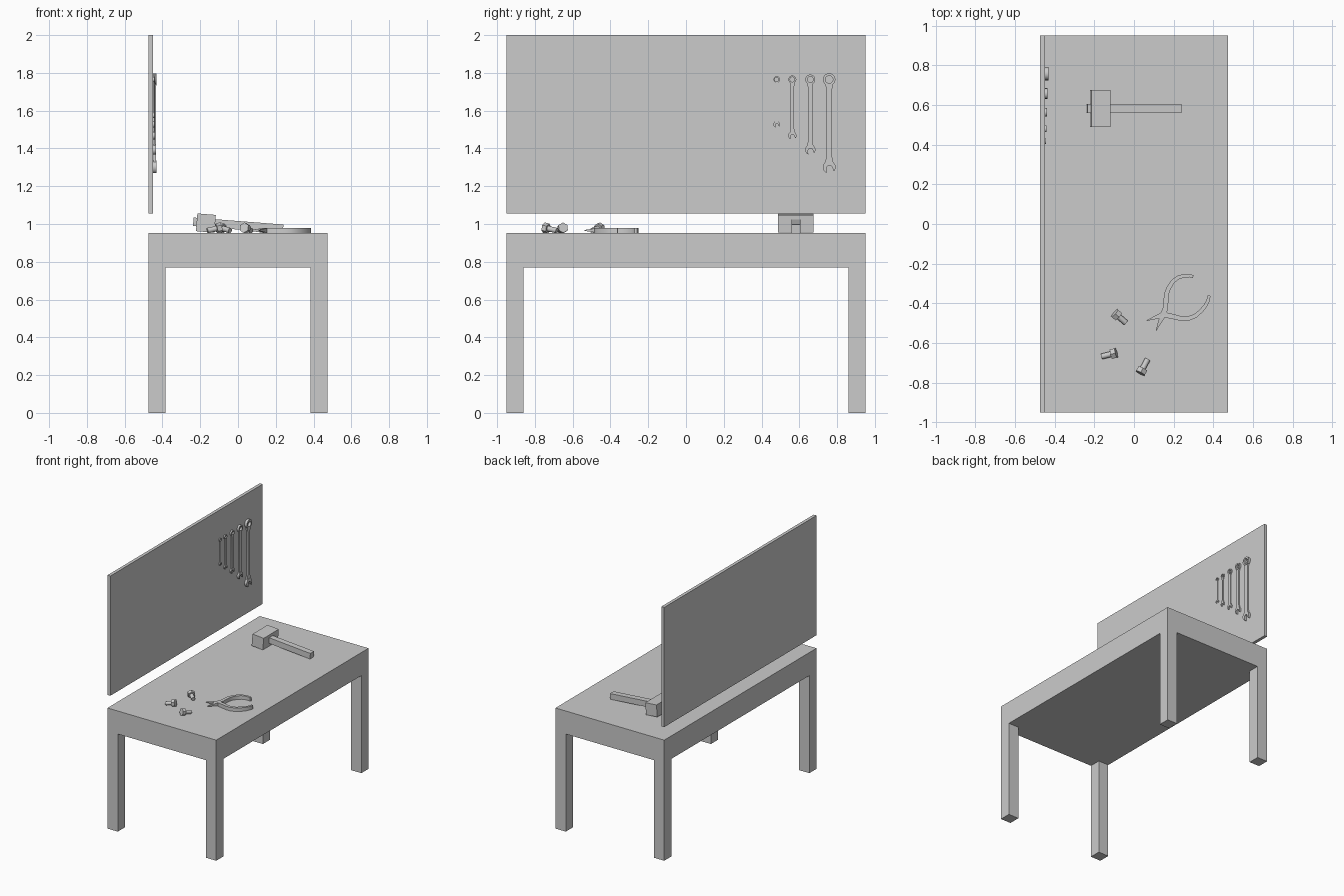
import bpy, bmesh
from math import sin, cos, radians, pi, atan
from mathutils import Vector, Matrix

if "Cube" in bpy.data.objects:
    bpy.data.objects.remove(bpy.data.objects["Cube"])


def finish(bm, name, smooth=False):
    bmesh.ops.recalc_face_normals(bm, faces=bm.faces)
    me = bpy.data.meshes.new(name)
    bm.to_mesh(me)
    bm.free()
    ob = bpy.data.objects.new(name, me)
    bpy.context.collection.objects.link(ob)
    if smooth:
        bpy.ops.object.select_all(action='DESELECT')
        ob.select_set(True)
        bpy.context.view_layer.objects.active = ob
        bpy.ops.object.shade_smooth_by_angle(angle=radians(30))
    return ob


def add_box(bm, lo, hi, mat=Matrix()):
    lo, hi = Vector(lo), Vector(hi)
    m = mat @ Matrix.Translation((lo + hi) / 2) @ Matrix.Diagonal((*(hi - lo), 1))
    bmesh.ops.create_cube(bm, size=1, matrix=m)


def box(name, lo, hi, mat=Matrix()):
    bm = bmesh.new()
    add_box(bm, lo, hi, mat)
    return finish(bm, name)


def add_plate(bm, outline, thick):
    """Extrude a (y, z) outline along x, centred on x = 0."""
    face = bm.faces.new([bm.verts.new((-thick / 2, y, z)) for y, z in outline])
    new = bmesh.ops.extrude_face_region(bm, geom=[face], use_keep_orig=True)['geom']
    bmesh.ops.translate(bm, vec=(thick, 0, 0),
                        verts=[v for v in new if isinstance(v, bmesh.types.BMVert)])


def add_loft(bm, rings, closed=False):
    n, k = len(rings), len(rings[0])
    vs = [[bm.verts.new(p) for p in r] for r in rings]
    for i in range(n if closed else n - 1):
        a, b = vs[i], vs[(i + 1) % n]
        for j in range(k):
            bm.faces.new((a[j], a[(j + 1) % k], b[(j + 1) % k], b[j]))
    if not closed:
        bm.faces.new(vs[0])
        bm.faces.new(vs[-1][::-1])


# Table: thick top and four corner legs
box("table_top", (-.475, -.95, .77), (.475, .95, .952))
for sx in (-1, 1):
    for sy in (-1, 1):
        xs = sorted((sx * .475, sx * .385))
        ys = sorted((sy * .95, sy * .86))
        box("table_leg", (xs[0], ys[0], 0), (xs[1], ys[1], .77))

# Tool board above the back edge
box("tool_board", (-.475, -.95, 1.055), (-.45, .95, 2))

# Mallet, leaning down towards the handle end
lean = Matrix.Translation((-.17, .582, 1.005)) @ Matrix.Rotation(atan(.078), 4, 'Y')
box("mallet_head", (-.049, -.094, -.047), (.049, .094, .047), lean)
box("mallet_handle", (-.067, -.023, -.021), (.41, .023, .024), lean)


# Combination wrenches: ring end on top, tilted open jaw below
def wrench(y, s):
    bm = bmesh.new()
    ring = []
    for i in range(24):
        a = 2 * pi * i / 24
        ring.append([(x, r * cos(a), r * sin(a)) for x, r in
                     ((-.01, .02), (.01, .02), (.01, .033), (-.01, .033))])
    add_loft(bm, ring, closed=True)
    side = [(.02, -.025), (.0145, -.06), (.0145, -.40), (.02, -.437)]
    add_plate(bm, side + [(-a, b) for a, b in side[::-1]], .012)
    jaw = []
    for i in range(21):
        a = radians(-55 + 290 * i / 20)
        jaw.append((.034 * cos(a), .034 * sin(a)))
    for i in range(9):
        a = radians(180 - 180 * i / 8)
        jaw.append((.016 * cos(a), -.008 + .016 * sin(a)))
    t = radians(12)
    add_plate(bm, [(a * cos(t) - b * sin(t), a * sin(t) + b * cos(t) - .464)
                   for a, b in jaw], .02)
    bmesh.ops.transform(bm, verts=bm.verts, matrix=Matrix.Translation(
        (-.451 + .01 * s, y, 1.765)) @ Matrix.Scale(s, 4))
    finish(bm, "wrench", True)


for i, y in enumerate((.758, .658, .563, .48, .417)):
    wrench(y, .8 ** i)


# Pliers: two crossing halves, each a tapered jaw and a curved handle
def ribbon(name, pts, zc):
    bm = bmesh.new()
    rings = []
    for i, (x, y, w, h) in enumerate(pts):
        a, b = pts[max(i - 1, 0)], pts[min(i + 1, len(pts) - 1)]
        d = Vector((b[0] - a[0], b[1] - a[1], 0)).normalized()
        n = Vector((-d.y, d.x, 0)) * w / 2
        c, u = Vector((x, y, zc)), Vector((0, 0, h / 2))
        rings.append([c + n + u, c - n + u, c - n - u, c + n - u])
    add_loft(bm, rings)
    finish(bm, name, True)


arm_a = [(.158, -.425), (.161, -.39), (.163, -.355), (.175, -.322), (.196, -.290),
         (.222, -.270), (.253, -.261), (.280, -.260), (.298, -.266)]
arm_b = [(.185, -.464), (.21, -.470), (.235, -.476), (.273, -.477), (.308, -.464),
         (.340, -.437), (.362, -.409), (.374, -.385), (.378, -.361)]
for tip, arm in (((.111, -.538), arm_a), ((.064, -.487), arm_b)):
    pts = [(*tip, .003, .004), (.147, -.457, .03, .028)]
    pts += [(x, y, .026 - .0013 * i, .028) for i, (x, y) in enumerate(arm)]
    ribbon("pliers_half", pts, .966)


# Hex bolts lying on their heads and shaft tips
def bolt(head, tip):
    d = Vector((*tip, .965)) - Vector((*head, .978))
    m = Matrix.Translation((*head, .978)) @ d.to_track_quat('Z', 'Y').to_matrix().to_4x4()
    bm = bmesh.new()
    for n, r, z0, z1 in ((6, .028, -.013, .013), (16, .0145, .012, d.length)):
        bmesh.ops.create_cone(bm, cap_ends=True, segments=n, radius1=r, radius2=r,
                              depth=z1 - z0,
                              matrix=m @ Matrix.Translation((0, 0, (z0 + z1) / 2)))
    finish(bm, "bolt", True)


for head, tip in (((-.088, -.458), (-.042, -.497)),
                  ((-.102, -.653), (-.162, -.668)),
                  ((.038, -.741), (.068, -.683))):
    bolt(head, tip)
